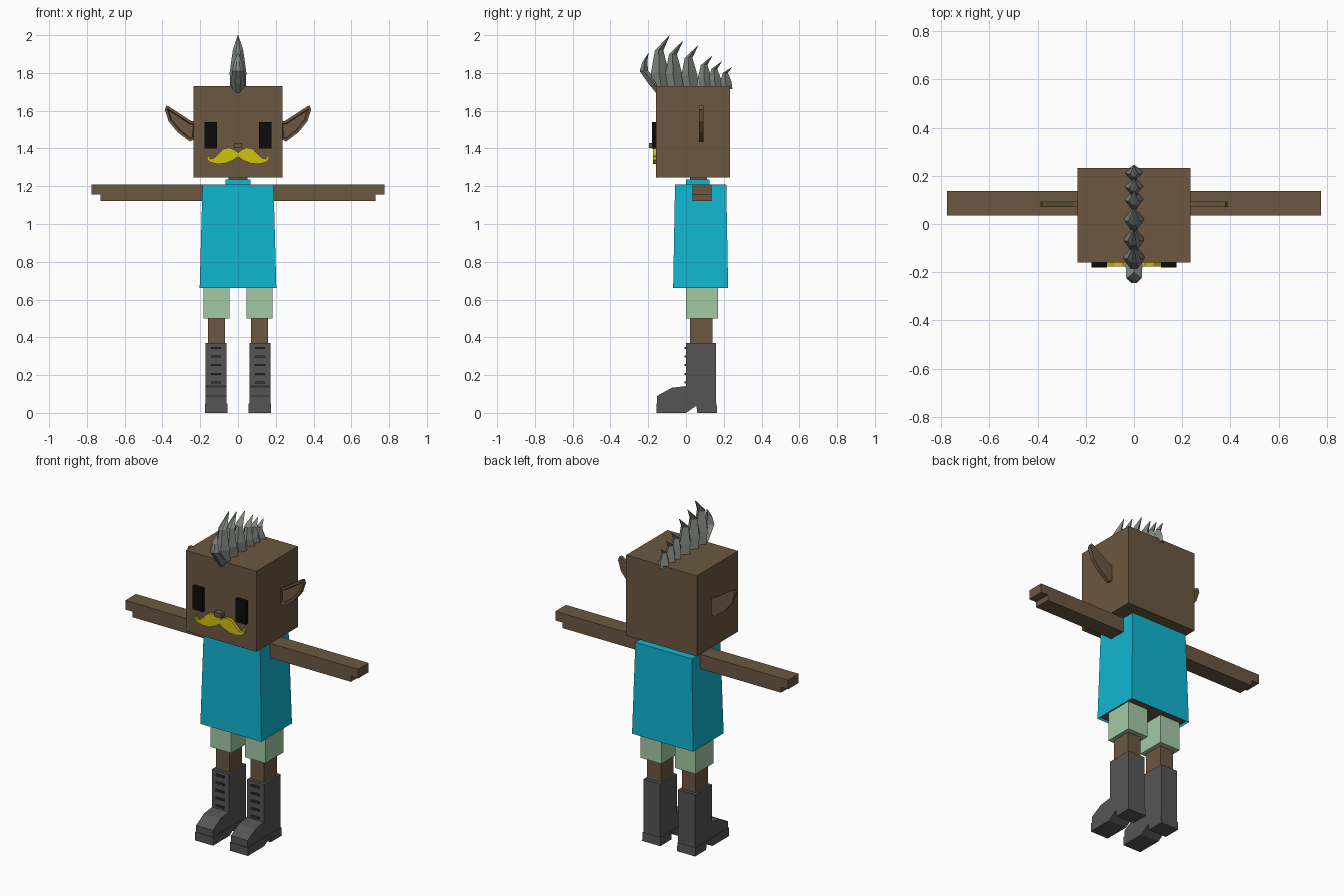
import bpy
import bmesh

cube = bpy.data.objects.get("Cube")
if cube:
    bpy.data.objects.remove(cube, do_unlink=True)


def material(name, *rgb):
    linear = [((c / 255 + 0.055) / 1.055) ** 2.4 if c > 10 else c / 3295 for c in rgb] + [1]
    m = bpy.data.materials.new(name)
    m.use_nodes = True
    m.diffuse_color = linear
    m.node_tree.nodes["Principled BSDF"].inputs["Base Color"].default_value = linear
    return m


SKIN = material("brown skin", 108, 87, 64)
SHIRT = material("cyan cloth", 16, 182, 210)
SHORTS = material("pale green cloth", 164, 202, 164)
LEATHER = material("dark grey leather", 86, 85, 85)
LACE = material("charcoal lace", 52, 52, 56)
BLACK = material("black", 12, 12, 12)
YELLOW = material("yellow hair", 208, 194, 14)
GREY = material("grey hair", 128, 133, 126)


def finish(name, bm, *mats):
    bmesh.ops.recalc_face_normals(bm, faces=bm.faces)
    mesh = bpy.data.meshes.new(name)
    bm.to_mesh(mesh)
    bm.free()
    for m in mats:
        mesh.materials.append(m)
    obj = bpy.data.objects.new(name, mesh)
    bpy.context.collection.objects.link(obj)
    return obj


def loft(rings):
    """Skin a list of rings of points and cap both ends."""
    bm = bmesh.new()
    loops = [[bm.verts.new(p) for p in ring] for ring in rings]
    n = len(loops[0])
    for a, b in zip(loops, loops[1:]):
        for i in range(n):
            j = (i + 1) % n
            bm.faces.new((a[i], a[j], b[j], b[i]))
    bm.faces.new(loops[0])
    bm.faces.new(loops[-1])
    bmesh.ops.recalc_face_normals(bm, faces=bm.faces)
    return bm


def rect(x0, x1, y0, y1, z):
    return [(x0, y0, z), (x1, y0, z), (x1, y1, z), (x0, y1, z)]


def box(name, x, y, z, mat):
    return finish(name, loft([rect(*x, *y, z[0]), rect(*x, *y, z[1])]), mat)


def side_prism(name, profile, x0, x1, mat):
    """Extrude a (y, z) profile along x."""
    return finish(name, loft([[(x, y, z) for y, z in profile] for x in (x0, x1)]), mat)


def front_prism(profile, y0, y1):
    """Extrude an (x, z) profile along y."""
    return loft([[(x, y, z) for x, z in profile] for y in (y0, y1)])


# Head, neck and collar
box("head", (-0.235, 0.235), (-0.16, 0.233), (1.245, 1.73), SKIN)
box("neck", (-0.05, 0.05), (0.02, 0.11), (1.2, 1.25), SKIN)
box("collar", (-0.066, 0.066), (0, 0.125), (1.2, 1.235), SHIRT)
box("nose", (-0.022, 0.022), (-0.195, -0.155), (1.403, 1.43), SKIN)

# Tapered shirt with the body showing at its recessed underside
bm = loft([rect(-0.203, 0.203, -0.068, 0.223, 0.66), rect(-0.188, 0.188, -0.058, 0.213, 1.21)])
under = [f for f in bm.faces if f.normal.z < -0.9]
bmesh.ops.inset_region(bm, faces=under, thickness=0.008)
for f in under:
    f.material_index = 1
    for v in f.verts:
        v.co.z += 0.012
finish("shirt", bm, SHIRT, SKIN)

# Moustache
half = [(0.02, 1.393), (0.045, 1.405), (0.08, 1.397), (0.105, 1.37), (0.13, 1.347),
        (0.147, 1.345), (0.152, 1.362), (0.165, 1.358), (0.163, 1.34), (0.145, 1.326),
        (0.11, 1.318), (0.07, 1.32), (0.03, 1.336)]
outline = [(0, 1.378)] + half + [(0, 1.356)] + [(-x, z) for x, z in reversed(half)]
finish("moustache", front_prism(outline, -0.176, -0.158), YELLOW)

# Side parts
EAR = [(0.225, 1.54), (0.25, 1.547), (0.365, 1.622), (0.38, 1.627), (0.387, 1.605),
       (0.368, 1.545), (0.32, 1.486), (0.255, 1.437), (0.225, 1.45)]
ARM = [(0.18, 1.21), (0.775, 1.21), (0.775, 1.155), (0.727, 1.155), (0.727, 1.122), (0.18, 1.122)]
UPPER = [(-0.153, 0.045), (-0.153, 0.09), (-0.075, 0.133), (0, 0.142), (0, 0.37),
         (0.16, 0.37), (0.16, 0.045)]
SOLE = [(-0.157, 0), (-0.157, 0.05), (0.162, 0.05), (0.165, 0), (0.06, 0), (0.055, 0.038), (0, 0)]

for side, s in (("left", 1), ("right", -1)):
    def span(a, b):
        return sorted((s * a, s * b))

    box(side + "_eye", span(0.111, 0.177), (-0.18, -0.155), (1.4, 1.54), BLACK)
    finish(side + "_arm", front_prism([(s * x, z) for x, z in ARM], 0.035, 0.136), SKIN)

    # Ear with a hollow front
    bm = front_prism([(s * x, z) for x, z in EAR], 0.07, 0.093)
    face = [f for f in bm.faces if f.normal.y < -0.9]
    bmesh.ops.inset_region(bm, faces=face, thickness=0.014)
    bmesh.ops.inset_region(bm, faces=face, thickness=0.004)
    for v in face[0].verts:
        v.co.y += 0.012
    finish(side + "_ear", bm, SKIN)

    # Leg, shorts and boot
    box(side + "_shorts", span(0.045, 0.183), (0, 0.17), (0.5, 0.675), SHORTS)
    box(side + "_leg", span(0.07, 0.16), (0.02, 0.14), (0.36, 0.51), SKIN)
    side_prism(side + "_boot", UPPER, *span(0.06, 0.172), LEATHER)
    side_prism(side + "_sole", SOLE, *span(0.056, 0.176), LEATHER)
    for i in range(5):
        z = 0.16 + i * 0.046
        box(f"{side}_lace_{i + 1}", span(0.09, 0.143), (-0.008, 0.002), (z - 0.005, z + 0.006), LACE)


def spike(name, stations):
    """Stations hold front y, depth, half width and z."""
    rings = []
    for y, d, w, z in stations:
        rings.append([(-0.35 * w, y, z), (0.35 * w, y, z), (w, y + d * 0.45, z),
                      (0, y + d, z), (-w, y + d * 0.45, z)])
    finish(name, loft(rings), GREY)


# Crest of curved spikes, shrinking towards the back
spike("crest_front", [(-0.155, 0.03, 0.028, 1.69), (-0.2, 0.07, 0.035, 1.745),
                      (-0.245, 0.045, 0.032, 1.81), (-0.23, 0.025, 0.02, 1.86),
                      (-0.2, 0.002, 0.002, 1.905)])
tips = [(-0.085, 2), (-0.015, 1.97), (0.065, 1.945), (0.14, 1.89), (0.19, 1.86), (0.243, 1.83)]
for i, (y, z) in enumerate(tips):
    h = z - 1.73
    k = (h / 0.27) ** 0.5
    spike(f"crest_{i + 1}", [(y - 0.085 * k, 0.09 * k, 0.042, 1.715),
                             (y - 0.1 * k, 0.095 * k, 0.044 * k, 1.73 + 0.27 * h),
                             (y - 0.08 * k, 0.045 * k, 0.028 * k, 1.73 + 0.7 * h),
                             (y - 0.002, 0.002, 0.002, z)])
